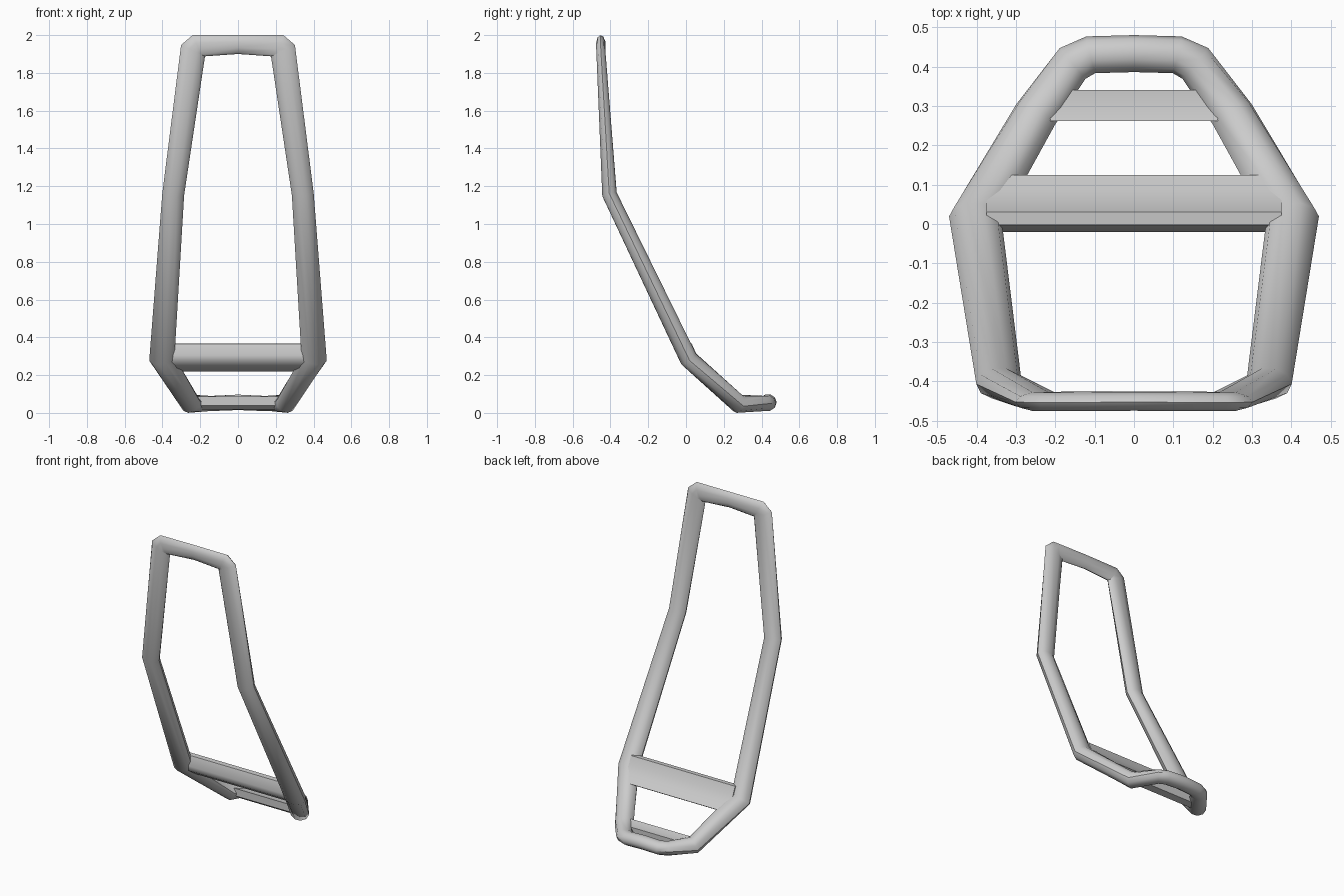
import bpy, math
from mathutils import Vector

if "Cube" in bpy.data.objects:
    bpy.data.objects.remove(bpy.data.objects["Cube"])


def make_object(name, verts, faces, angle=40):
    mesh = bpy.data.meshes.new(name)
    mesh.from_pydata(verts, [], faces)
    mesh.update()
    ob = bpy.data.objects.new(name, mesh)
    bpy.context.collection.objects.link(ob)
    bpy.ops.object.select_all(action='DESELECT')
    ob.select_set(True)
    bpy.context.view_layer.objects.active = ob
    bpy.ops.object.mode_set(mode='EDIT')
    bpy.ops.mesh.select_all(action='SELECT')
    bpy.ops.mesh.normals_make_consistent(inside=False)
    bpy.ops.object.mode_set(mode='OBJECT')
    bpy.ops.object.shade_smooth_by_angle(angle=math.radians(angle))
    return ob


# Frame loop, right half: centre, half width, half thickness, surface normal (y, z)
half = [
    ((0, -0.450, 1.950), 0.050, 0.025, (1, 0.05)),
    ((0.215, -0.451, 1.943), 0.062, 0.025, (1, 0.05)),
    ((0.238, -0.451, 1.918), 0.070, 0.025, (1, 0.05)),
    ((0.343, -0.405, 1.157), 0.058, 0.041, (0.96, 0.26)),
    ((0.403, 0.013, 0.287), 0.068, 0.050, (0.81, 0.50)),
    ((0.250, 0.278, 0.048), 0.057, 0.050, (0.42, 0.90)),
    ((0.156, 0.408, 0.050), 0.051, 0.042, (0, 1)),
    ((0.110, 0.430, 0.051), 0.048, 0.042, (0, 1)),
    ((0, 0.433, 0.056), 0.047, 0.043, (0, 1)),
]
loop = half + [((-p[0], p[1], p[2]), a, b, n) for p, a, b, n in half[-2:0:-1]]

SIDES = 10
verts, faces = [], []
N = len(loop)
for i, (p, a, b, n) in enumerate(loop):
    p = Vector(p)
    t_in = (p - Vector(loop[i - 1][0])).normalized()
    t_out = (Vector(loop[(i + 1) % N][0]) - p).normalized()
    t = (t_in + t_out).normalized()
    w = t.cross(Vector((0, n[0], n[1]))).normalized()
    up = w.cross(t)
    for k in range(SIDES):
        ang = 2 * math.pi * k / SIDES
        verts.append(p + w * a * math.cos(ang) + up * b * math.sin(ang))
for i in range(N):
    for k in range(SIDES):
        j, m = (i + 1) % N, (k + 1) % SIDES
        faces.append((i * SIDES + k, i * SIDES + m, j * SIDES + m, j * SIDES + k))
make_object("frame_loop", verts, faces)


def cross_bar(name, profile, half_len):
    """Bent slab following the frame's bend, extruded along x."""
    n = len(profile)
    v = [(s * half_len, y, z) for s in (-1, 1) for y, z in profile]
    f = [(i, (i + 1) % n, n + (i + 1) % n, n + i) for i in range(n)]
    f += [tuple(range(n)), tuple(range(n, 2 * n))]
    make_object(name, v, f)


# Cross bars at the two lower bends
cross_bar("middle_cross_bar",
          [(0.030, 0.368), (0.052, 0.318), (0.085, 0.275), (0.125, 0.235),
           (0.102, 0.220), (0.030, 0.238), (-0.012, 0.270), (-0.020, 0.305), (-0.002, 0.366)], 0.375)
cross_bar("lower_cross_bar",
          [(0.262, 0.088), (0.298, 0.078), (0.340, 0.078),
           (0.340, 0.022), (0.290, 0.018), (0.262, 0.040)], 0.22)
